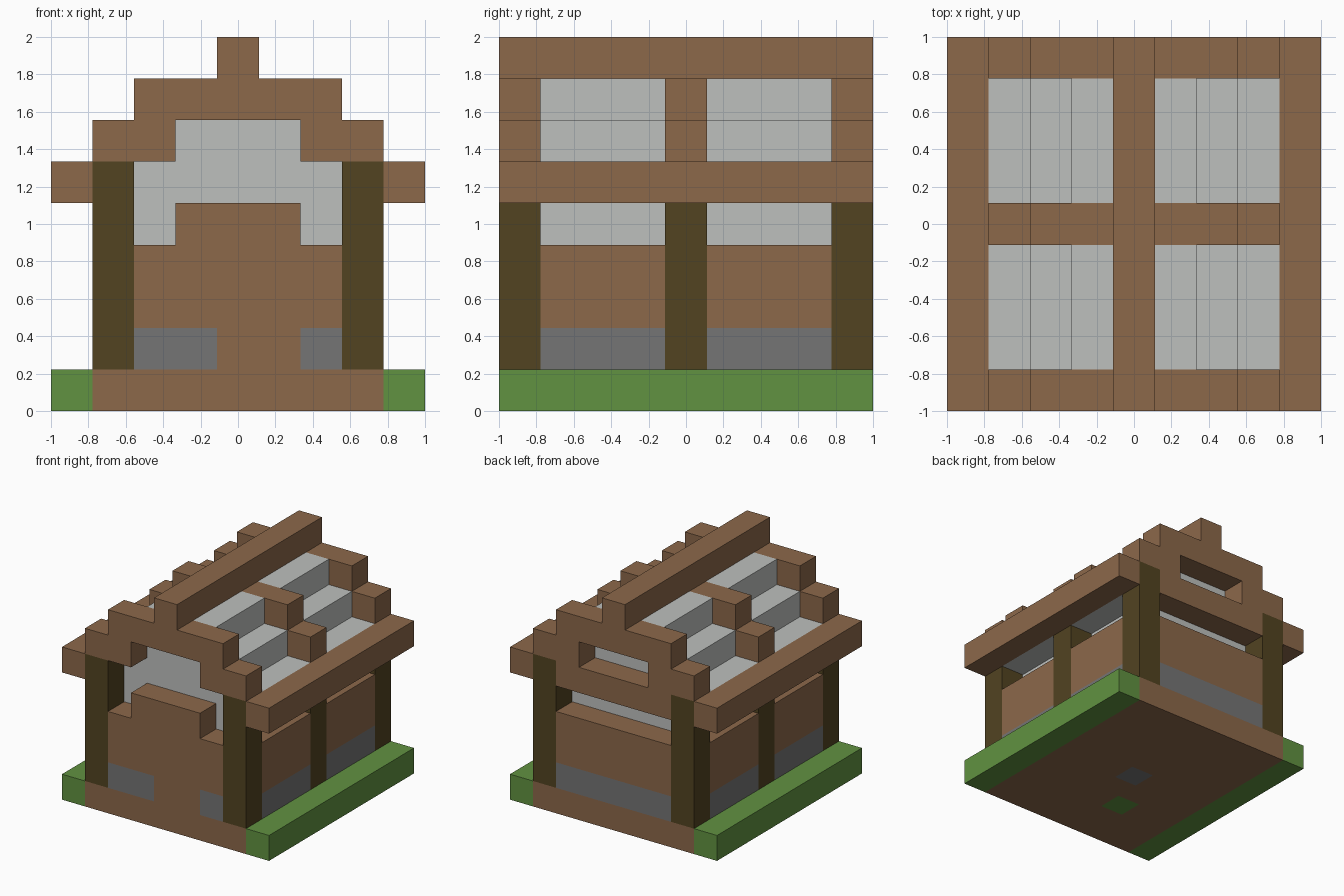
import bpy, bmesh
from mathutils import Vector

if "Cube" in bpy.data.objects:
    bpy.data.objects.remove(bpy.data.objects["Cube"], do_unlink=True)

N = 9            # blocks along each side
U = 2 / N        # block size


def material(name, rgb):
    col = [(c / 255 / 12.92 if c < 11 else ((c / 255 + 0.055) / 1.055) ** 2.4) for c in rgb] + [1]
    m = bpy.data.materials.new(name)
    m.use_nodes = True
    m.diffuse_color = col
    bsdf = m.node_tree.nodes["Principled BSDF"]
    bsdf.inputs["Base Color"].default_value = col
    bsdf.inputs["Roughness"].default_value = 0.9
    return m


WOOD = material("brown_wood", (140, 104, 74))
LOG = material("dark_log", (82, 67, 33))
STONE = material("grey_stone", (117, 117, 117))
PALE = material("pale_grey", (190, 192, 190))
GRASS = material("green_grass", (97, 146, 65))


def blocks(name, mat, boxes):
    """One object from boxes given as block ranges (x0, x1, y0, y1, z0, z1)."""
    bm = bmesh.new()
    for x0, x1, y0, y1, z0, z1 in boxes:
        size = Vector((x1 - x0, y1 - y0, z1 - z0)) * U
        mid = Vector(((x0 + x1 - N) / 2, (y0 + y1 - N) / 2, (z0 + z1) / 2)) * U
        for v in bmesh.ops.create_cube(bm, size=1)["verts"]:
            v.co = v.co * size + mid
    me = bpy.data.meshes.new(name)
    bm.to_mesh(me)
    bm.free()
    me.materials.append(mat)
    ob = bpy.data.objects.new(name, me)
    bpy.context.collection.objects.link(ob)
    return ob


def mirrored(boxes):
    """Boxes plus their mirror images across x."""
    return boxes + [(N - b[1], N - b[0], *b[2:]) for b in boxes]


FRAMES = (0, 4, 8)            # rows holding posts and rafters
BAYS = ((1, 4), (5, 8))       # rows between them

# Ground: floor slab between two grass strips
floor = blocks("floor_slab", WOOD, [(1, 8, 0, 9, 0, 1)])
blocks("grass_strips", GRASS, mirrored([(0, 1, 0, 9, 0, 1)]))

# Two odd blocks set flush in the underside of the floor
bm = bmesh.new()
bm.from_mesh(floor.data)
for axis, cuts in ((0, (3, 4, 5)), (1, (2, 3, 4, 5))):
    for c in cuts:
        co, no = Vector(), Vector()
        co[axis], no[axis] = (c - N / 2) * U, 1
        bmesh.ops.bisect_plane(bm, geom=bm.verts[:] + bm.edges[:] + bm.faces[:],
                               plane_co=co, plane_no=no)
for f in bm.faces:
    c = f.calc_center_median()
    cell = (int(c.x / U + N / 2), int(c.y / U + N / 2))
    if c.z < U / 4:
        f.material_index = {(4, 4): 1, (3, 2): 2}.get(cell, 0)
bm.to_mesh(floor.data)
bm.free()
floor.data.materials.append(STONE)
floor.data.materials.append(GRASS)

# Posts
blocks("log_posts", LOG, mirrored([(1, 2, r, r + 1, 1, 6) for r in FRAMES]))

# Walls: stone footing with wood above
blocks("side_footings", STONE, mirrored([(1, 2, a, b, 1, 2) for a, b in BAYS]))
blocks("side_walls", WOOD, mirrored([(1, 2, a, b, 2, 4) for a, b in BAYS]))
blocks("front_footings", STONE, [(2, 4, 0, 1, 1, 2), (6, 7, 0, 1, 1, 2)])
blocks("front_wall", WOOD, [(2, 7, 0, 1, 2, 4), (3, 6, 0, 1, 4, 5)])
blocks("front_door", WOOD, [(4, 6, 0, 1, 1, 2)])
blocks("back_footing", STONE, [(2, 7, 8, 9, 1, 2)])
blocks("back_wall", WOOD, [(2, 7, 8, 9, 2, 4)])
blocks("back_tie_beam", WOOD, [(2, 7, 8, 9, 5, 6)])

# Pale inner body and stepped roof panels
blocks("inner_body", PALE, [(2, 7, 1, 8, 1, 7)])
blocks("roof_panels_lower", PALE, mirrored([(1, 2, a, b, 5, 6) for a, b in BAYS]))
blocks("roof_panels_upper", PALE, [(3, 6, a, b, 7, 8) for a, b in BAYS])

# Roof timbers
blocks("eave_beams", WOOD, mirrored([(0, 1, 0, 9, 5, 6)]))
blocks("rafters_lower", WOOD, mirrored([(1, 2 if r == 4 else 3, r, r + 1, 6, 7) for r in FRAMES]))
blocks("rafters_upper", WOOD, [(2, 7, r, r + 1, 7, 8) for r in FRAMES])
blocks("ridge_beam", WOOD, [(4, 5, 0, 9, 8, 9)])
